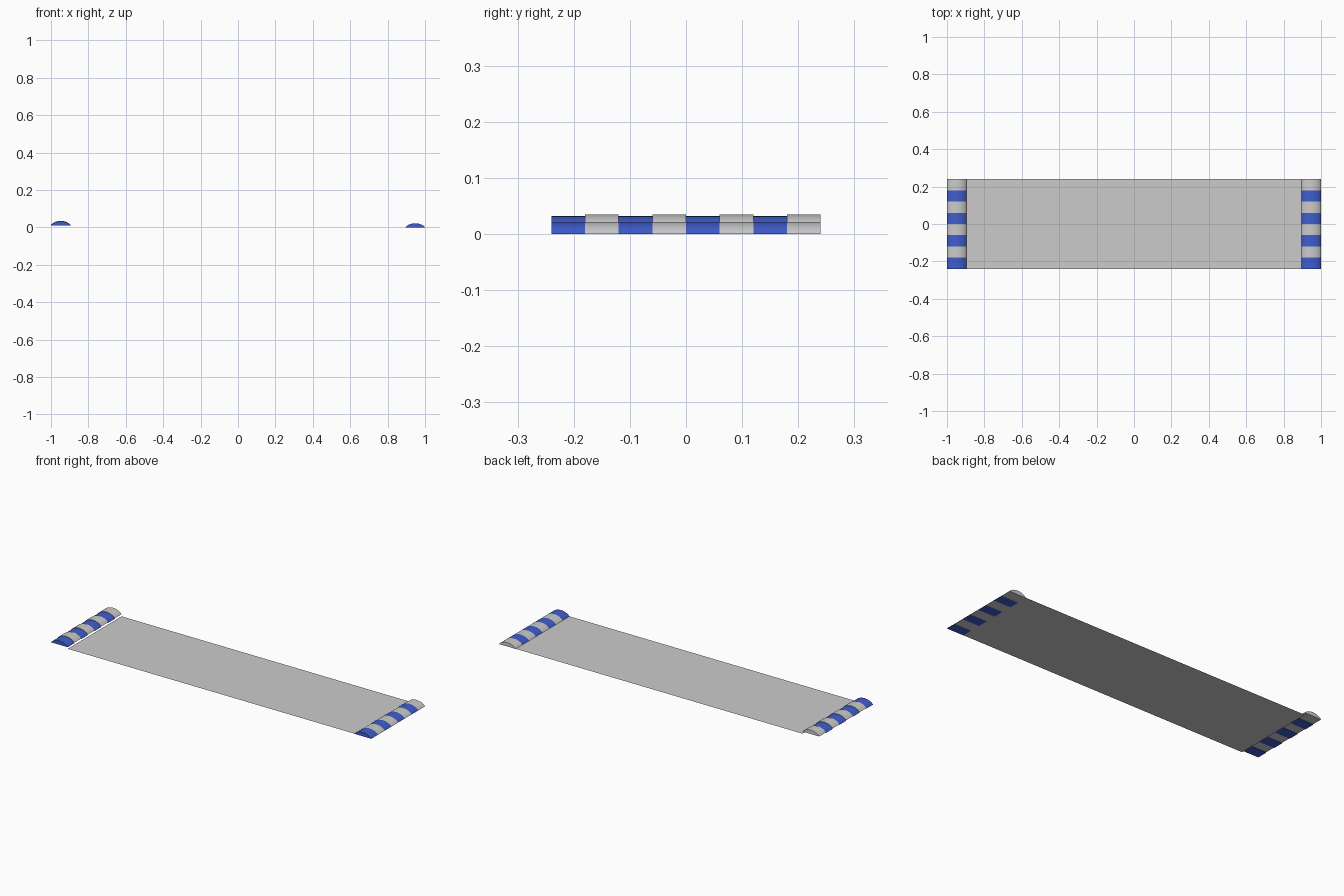
import bpy, bmesh, math

if "Cube" in bpy.data.objects:
    bpy.data.objects.remove(bpy.data.objects["Cube"])

blue = bpy.data.materials.new("blue")
blue.diffuse_color = (0.05, 0.11, 0.62, 1)
blue.use_nodes = True
blue.node_tree.nodes["Principled BSDF"].inputs["Base Color"].default_value = blue.diffuse_color

STRIPE, HALF_W, HEIGHT, SEGS = 0.06, 0.0525, 0.022, 12


def domed_block(name, x, y0, z0, mat=None):
    """Closed half-oval profile pushed along y."""
    bm = bmesh.new()
    rings = []
    for y in (y0, y0 + STRIPE):
        ring = []
        for i in range(SEGS + 1):
            u = -1 + 2 * i / SEGS
            a = math.radians(62)
            # circular arc flattened to the chord and height
            h = (math.cos(u * a) - math.cos(a)) / (1 - math.cos(a))
            ring.append(bm.verts.new((x + HALF_W * math.sin(u * a) / math.sin(a),
                                      y, z0 + HEIGHT * h)))
        rings.append(ring)
    n = SEGS + 1
    for i in range(n):
        j = (i + 1) % n
        bm.faces.new((rings[0][i], rings[0][j], rings[1][j], rings[1][i]))
    bm.faces.new(rings[0])
    bm.faces.new(rings[1])
    bmesh.ops.recalc_face_normals(bm, faces=bm.faces)
    me = bpy.data.meshes.new(name)
    bm.to_mesh(me)
    bm.free()
    ob = bpy.data.objects.new(name, me)
    bpy.context.collection.objects.link(ob)
    if mat:
        me.materials.append(mat)
    bpy.ops.object.select_all(action='DESELECT')
    ob.select_set(True)
    bpy.context.view_layer.objects.active = ob
    bpy.ops.object.shade_smooth_by_angle(angle=math.radians(30))


# striped kerbs at both ends, the left one slightly raised
for side, x, blue_z, grey_z in (("left", -0.9475, 0.010, 0.013),
                                ("right", 0.9475, 0.0, 0.0)):
    for k in range(8):
        is_blue = k % 2 == 0
        domed_block(f"{side}_kerb_{'blue' if is_blue else 'grey'}_{k // 2 + 1}",
                    x, -0.24 + k * STRIPE, blue_z if is_blue else grey_z,
                    blue if is_blue else None)

# flat sheet between the kerbs
bpy.ops.mesh.primitive_plane_add(size=1, location=(0, 0, 0.001))
sheet = bpy.context.object
sheet.name = "track_surface"
sheet.scale = (1.79, 0.48, 1)
